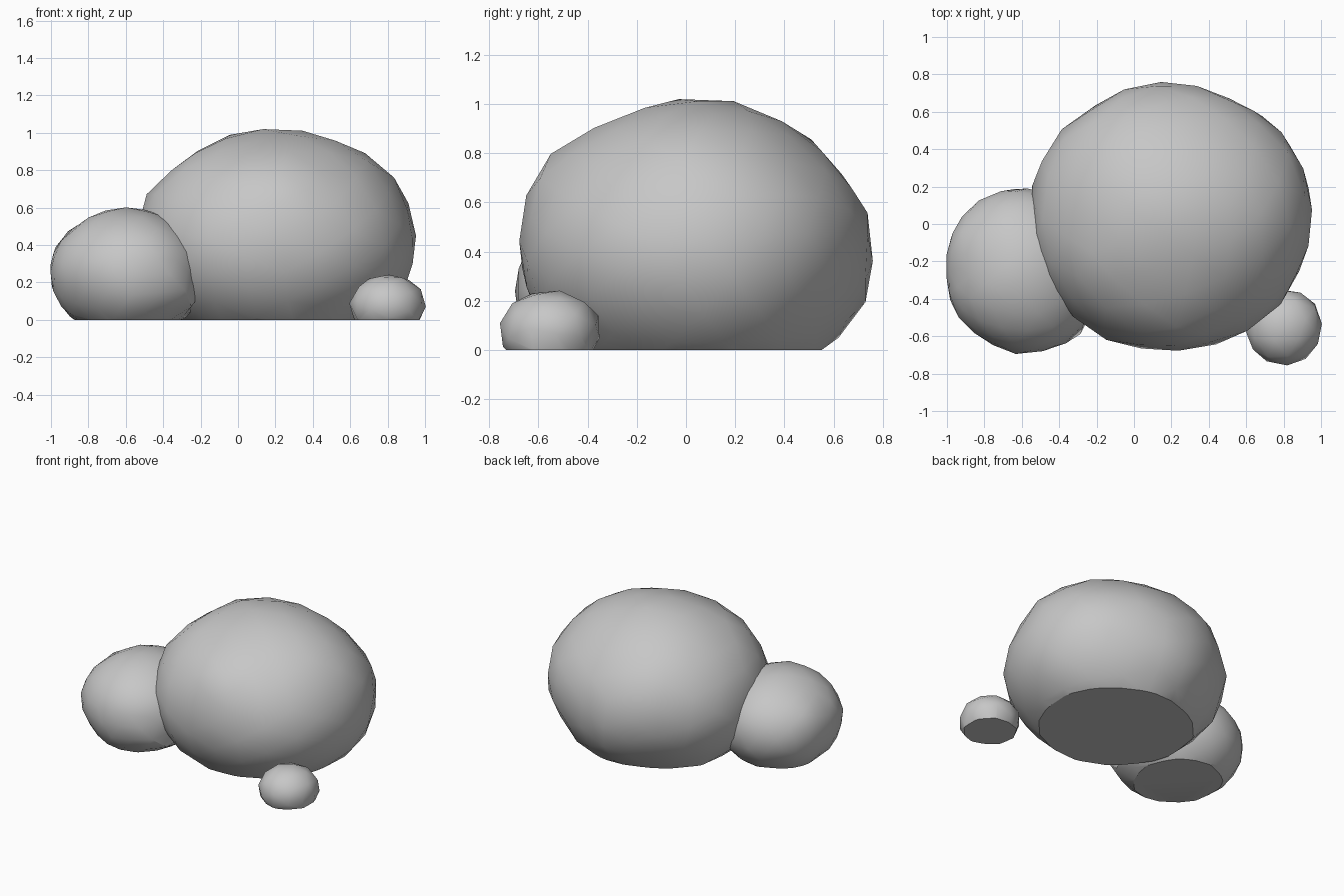
import bpy, bmesh, math, random
from mathutils import Vector, Euler

if "Cube" in bpy.data.objects:
    bpy.data.objects.remove(bpy.data.objects["Cube"])

stone = bpy.data.materials.new("stone_grey")
stone.diffuse_color = (0.57, 0.57, 0.57, 1)
stone.use_nodes = True
stone.node_tree.nodes["Principled BSDF"].inputs["Base Color"].default_value = stone.diffuse_color


def direction(azimuth, elevation):
    a, e = math.radians(azimuth), math.radians(elevation)
    return Vector((math.cos(a) * math.cos(e), math.sin(a) * math.cos(e), math.sin(e)))


def boulder(name, centre, outline, up, down, detail, jitter, seed, knobs=()):
    """Ball shaped by its plan outline (a radius every 30 degrees), cut flat at the ground.
    Knobs are (azimuth, elevation, factor) lumps and dents."""
    rng = random.Random(seed)
    turn = Euler([rng.uniform(0, 6) for _ in range(3)]).to_matrix()
    spots = [(direction(a, e), f - 1) for a, e, f in knobs]
    bm = bmesh.new()
    bmesh.ops.create_icosphere(bm, subdivisions=detail, radius=1)
    for v in bm.verts:
        d = turn @ v.co.normalized()
        a = math.degrees(math.atan2(d.y, d.x)) % 360 / 30
        i = int(a) % 12
        r = outline[i] + (outline[(i + 1) % 12] - outline[i]) * (a - int(a))
        # lumps and dents blend into their surroundings
        w = [math.exp(-(d.angle(s) / 0.22) ** 2) for s, f in spots]
        k = 1 + sum(x * f for x, (s, f) in zip(w, spots)) / max(1, sum(w))
        k *= 1 + rng.uniform(-jitter, jitter)
        v.co = Vector(centre) + Vector((d.x * r, d.y * r, d.z * (up if d.z > 0 else down))) * k
    # flat underside
    cut = bmesh.ops.bisect_plane(bm, geom=bm.verts[:] + bm.edges[:] + bm.faces[:],
                                 plane_co=(0, 0, 0), plane_no=(0, 0, -1), clear_outer=True)
    bmesh.ops.contextual_create(
        bm, geom=[e for e in cut["geom_cut"] if isinstance(e, bmesh.types.BMEdge)])
    bmesh.ops.recalc_face_normals(bm, faces=bm.faces[:])
    mesh = bpy.data.meshes.new(name)
    bm.to_mesh(mesh)
    bm.free()
    mesh.materials.append(stone)
    ob = bpy.data.objects.new(name, mesh)
    bpy.context.collection.objects.link(ob)
    bpy.ops.object.select_all(action='DESELECT')
    ob.select_set(True)
    bpy.context.view_layer.objects.active = ob
    bpy.ops.object.shade_smooth_by_angle(angle=math.radians(30))


boulder("large_boulder", (0.19, 0.045, 0.4),
        [.755, .775, .71, .725, .72, .74, .75, .75, .74, .72, .74, .765],
        0.625, 0.57, 3, 0.012, 4,
        knobs=[(270, 31, 1.06), (270, 47, 1.0), (270, 62, .97), (270, 74, .98),    # front
               (90, 63, .96), (90, 45, .985), (90, 31, .955), (90, 15, 1.01),      # back
               (180, 32, 1.02), (180, 47, .94), (180, 64, 1.01),                   # left
               (0, -12, 1.02), (0, 28, 1.02), (0, 41, 1.02), (0, 68, 1.0),         # right
               (45, 38, .97), (35, -18, .96),                                      # back right
               (153, 3, 1.02), (168, 18, .975), (125, -25, .97)])                  # back left
boulder("medium_boulder", (-0.6, -0.25, 0.26),
        [.41, .43, .44, .445, .44, .43, .40, .42, .42, .445, .455, .435],
        0.34, 0.36, 3, 0.012, 8,
        knobs=[(0, 45, .98), (0, -25, 1.12), (320, -25, 1.14), (270, -30, 1.05),
               (150, 55, .97), (180, 45, .97)])
boulder("pebble", (0.8, -0.55, 0.08),
        [.205, .21, .205, .205, .205, .205, .205, .205, .205, .21, .21, .205],
        0.165, 0.18, 2, 0.015, 3)
